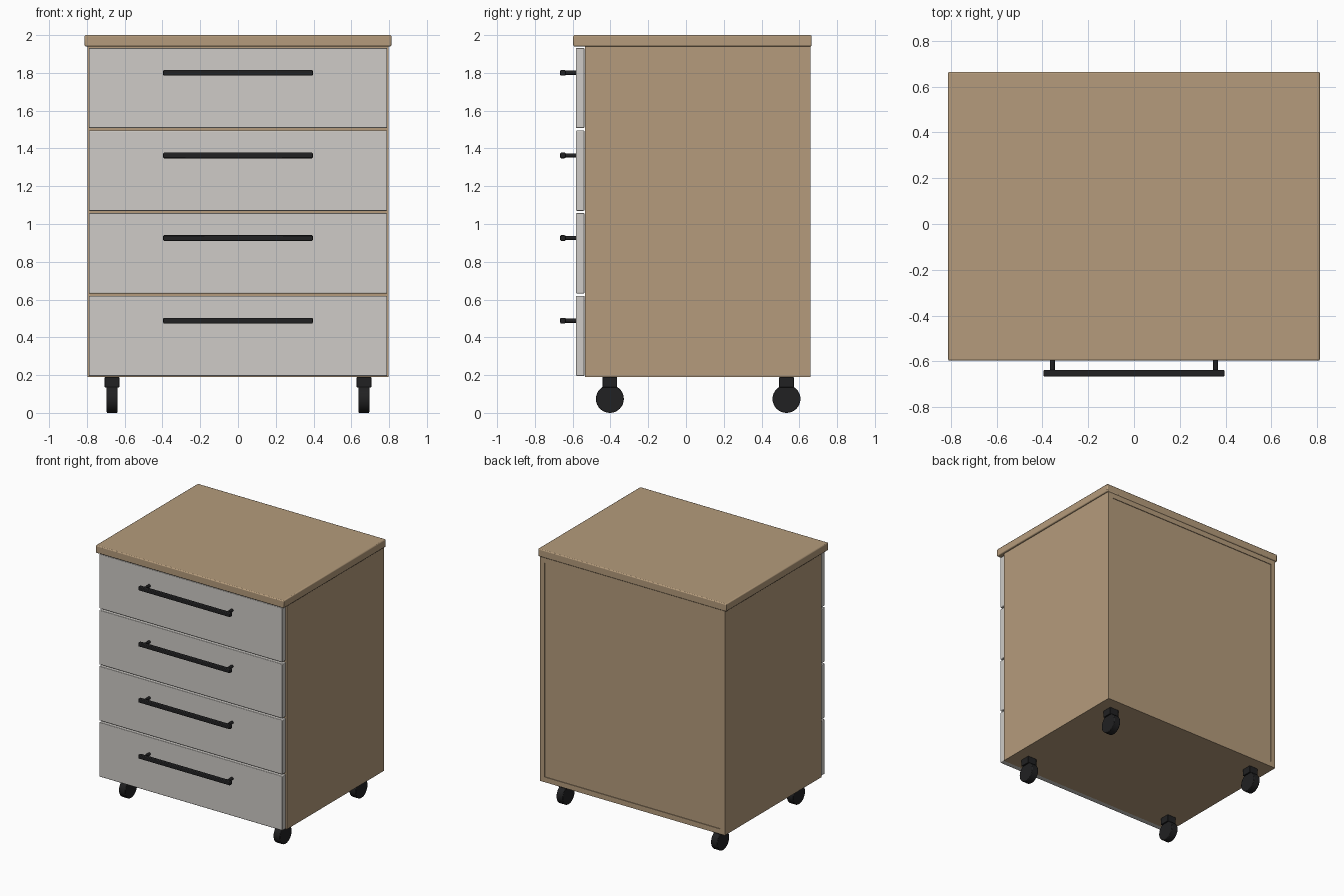
import bpy, math

if "Cube" in bpy.data.objects:
    bpy.data.objects.remove(bpy.data.objects["Cube"])


def material(name, color):
    m = bpy.data.materials.new(name)
    m.diffuse_color = color
    m.use_nodes = True
    m.node_tree.nodes["Principled BSDF"].inputs["Base Color"].default_value = m.diffuse_color
    return m


WOOD = material("wood", (0.46, 0.33, 0.20, 1))
PALE = material("pale_front", (0.62, 0.60, 0.57, 1))
BLACK = material("black", (0.015, 0.015, 0.016, 1))


def finish(ob, name, mat, bevel):
    ob.name = name
    ob.data.materials.append(mat)
    if bevel:
        b = ob.modifiers.new("bevel", 'BEVEL')
        b.width = bevel
        b.segments = 2
        b.limit_method = 'ANGLE'
    bpy.ops.object.shade_smooth_by_angle(angle=math.radians(30))
    return ob


def box(name, x, y, z, mat, bevel=0.0):
    """Box from (min, max) pairs on each axis."""
    spans = (x, y, z)
    bpy.ops.mesh.primitive_cube_add(size=1, location=[(a + b) / 2 for a, b in spans])
    ob = bpy.context.object
    ob.scale = [b - a for a, b in spans]
    bpy.ops.object.transform_apply(location=False, rotation=False, scale=True)
    return finish(ob, name, mat, bevel)


def rod(name, center, radius, length, axis, mat, bevel=0.0, sides=32):
    rot = (0, math.pi / 2, 0) if axis == 'x' else (math.pi / 2, 0, 0)
    bpy.ops.mesh.primitive_cylinder_add(vertices=sides, radius=radius, depth=length,
                                        location=center, rotation=rot)
    return finish(bpy.context.object, name, mat, bevel)


W, T = 0.797, 0.04            # half width and board thickness
FRONT, BACK = -0.535, 0.66    # carcass depth
BOTTOM, TOP = 0.19, 1.94      # carcass height

# carcass boards
for side, s in (("left", -1), ("right", 1)):
    box(side + "_side_panel", sorted((s * W, s * (W - T))), (FRONT, BACK), (BOTTOM, TOP), WOOD)
inner = (-W + T, W - T)
box("bottom_panel", inner, (FRONT, BACK), (BOTTOM, BOTTOM + T), WOOD)
box("upper_panel", inner, (FRONT, BACK), (TOP - T, TOP), WOOD)
box("back_panel", inner, (BACK - 0.025, BACK - 0.005), (BOTTOM + T, TOP - T), WOOD)

# overhanging top
box("worktop", (-0.812, 0.812), (-0.597, 0.665), (TOP, 2.0), WOOD, 0.007)

# four drawers, each with a front and a bar handle
PITCH, HEIGHT = 0.4375, 0.425
for i in range(4):
    z = 0.195 + i * PITCH
    n = f"drawer_{i + 1}_"
    box(n + "front", (-0.79, 0.79), (-0.582, -0.538), (z, z + HEIGHT), PALE, 0.004)
    if i:
        box(n + "rail", inner, (FRONT + 0.005, FRONT + 0.08), (z - 0.026, z + 0.014), WOOD)
    hz = z + 0.293
    box(n + "handle_bar", (-0.396, 0.396), (-0.666, -0.638), (hz - 0.015, hz + 0.015), BLACK, 0.005)
    for side, s in (("left", -1), ("right", 1)):
        rod(n + side + "_handle_post", (s * 0.357, -0.612, hz), 0.011, 0.07, 'y', BLACK)

# casters at the four corners
for side, x in (("left", -0.667), ("right", 0.667)):
    for end, y in (("front", -0.403), ("back", 0.532)):
        n = f"{end}_{side}_caster_"
        box(n + "mount", (x - 0.039, x + 0.039), (y - 0.039, y + 0.039), (0.135, BOTTOM), BLACK, 0.003)
        rod(n + "wheel", (x, y, 0.074), 0.074, 0.056, 'x', BLACK, 0.004)
